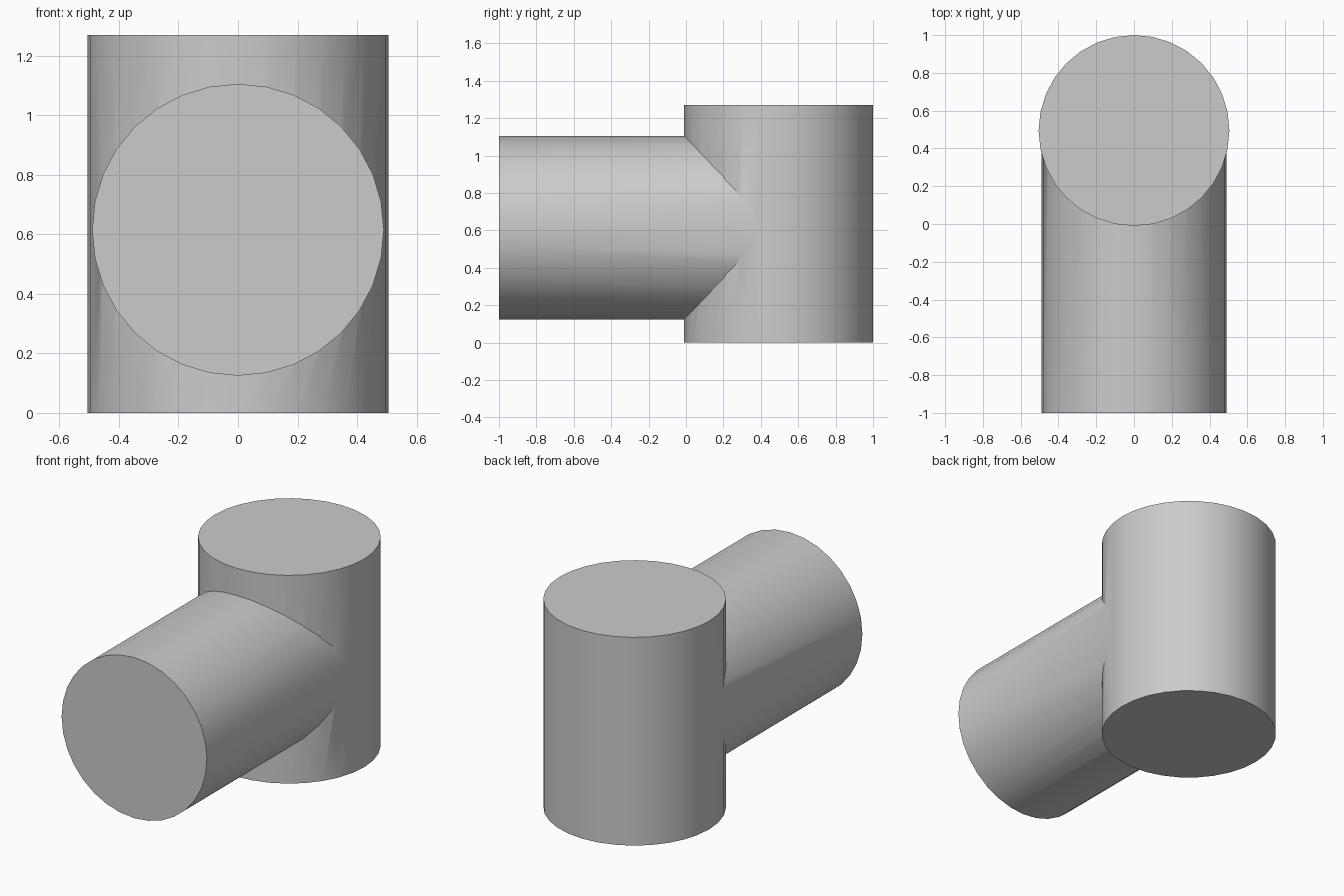
import bpy
from math import pi, radians

cube = bpy.data.objects.get("Cube")
if cube:
    bpy.data.objects.remove(cube, do_unlink=True)

# Single plain grey
grey = bpy.data.materials.new("plain_grey")
grey.use_nodes = True
colour = (0.6, 0.6, 0.6, 1)
grey.diffuse_color = colour
grey.node_tree.nodes["Principled BSDF"].inputs["Base Color"].default_value = colour


def cylinder(name, radius, length, centre, tilt=0):
    bpy.ops.mesh.primitive_cylinder_add(vertices=32, radius=radius, depth=length,
                                        location=centre, rotation=(tilt, 0, 0))
    obj = bpy.context.object
    obj.name = name
    obj.data.materials.append(grey)
    return obj


# Horizontal branch, ending inside the upright
branch = cylinder("branch_cutter", 0.49, 1.5, (0, -0.25, 0.615), pi / 2)
branch.hide_render = True

# Upright cylinder, joined with the branch into one solid tee
tee = cylinder("tee_junction", 0.505, 1.27, (0, 0.495, 0.635))
join = tee.modifiers.new("join_branch", "BOOLEAN")
join.operation = "UNION"
join.solver = "EXACT"
join.object = branch
bpy.ops.object.modifier_apply(modifier=join.name)
bpy.data.objects.remove(branch, do_unlink=True)

# Smooth walls with sharp rims and seam
bpy.ops.object.shade_smooth_by_angle(angle=radians(30))
